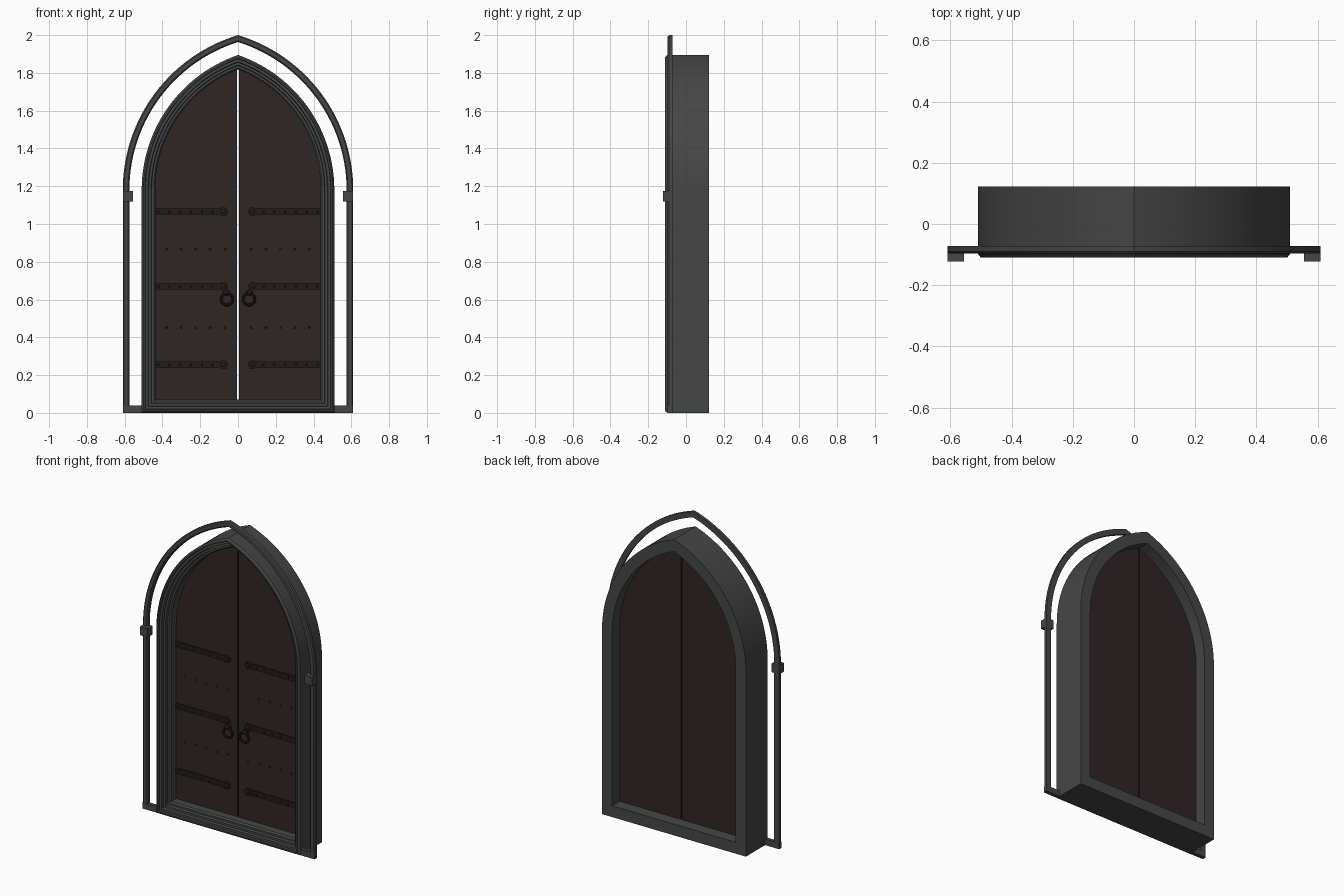
import bpy, bmesh, math
from mathutils import Matrix, Vector

if "Cube" in bpy.data.objects:
    bpy.data.objects.remove(bpy.data.objects["Cube"])

C, SPRING, N = 0.246, 1.18, 28      # arc centre offset, spring line, arc steps
DOOR_Y = 0.0                        # front face of the door leaves


def material(name, rgb):
    m = bpy.data.materials.new(name)
    m.diffuse_color = (*rgb, 1)
    m.use_nodes = True
    m.node_tree.nodes["Principled BSDF"].inputs["Base Color"].default_value = m.diffuse_color
    return m


STONE = material("dark_grey_stone", (0.060, 0.061, 0.061))
WOOD = material("dark_brown_wood", (0.030, 0.0185, 0.018))
IRON = material("black_iron", (0.016, 0.012, 0.012))


def finish(bm, name, mat, angle=30):
    bmesh.ops.recalc_face_normals(bm, faces=bm.faces)
    me = bpy.data.meshes.new(name)
    bm.to_mesh(me)
    bm.free()
    me.materials.append(mat)
    me.shade_smooth()
    me.set_sharp_from_angle(angle=math.radians(angle))
    ob = bpy.data.objects.new(name, me)
    bpy.context.collection.objects.link(ob)
    return ob


def half_arch(hw, zb, gap=0.0):
    """Right half of a pointed arch, from the foot up to the apex."""
    r = hw + C
    top = math.acos((C + gap) / r)
    pts = [(hw, zb)]
    for i in range(N + 1):
        a = top * i / N
        pts.append((r * math.cos(a) - C, SPRING + r * math.sin(a)))
    return pts


def full_arch(hw, zb):
    right = half_arch(hw, zb)
    return right + [(-x, z) for x, z in reversed(right[:-1])]


def sweep(name, hw, profile, mat, closed):
    """Sweep an (inset, y) profile around the arch; closed adds a sill."""
    bm = bmesh.new()
    loops = [[bm.verts.new((x, y, z)) for x, z in
              full_arch(hw - d, d if closed else 0)] for d, y in profile]
    n, k = len(loops[0]), len(loops)
    for j in range(k):
        a, b = loops[j], loops[(j + 1) % k]
        for i in range(n if closed else n - 1):
            m = (i + 1) % n
            bm.faces.new((a[i], a[m], b[m], b[i]))
    if not closed:
        bm.faces.new([l[0] for l in loops])
        bm.faces.new([l[-1] for l in loops])
    return finish(bm, name, mat)


def add_box(bm, x0, x1, y0, y1, z0, z1):
    mat = Matrix.Translation(((x0 + x1) / 2, (y0 + y1) / 2, (z0 + z1) / 2))
    size = Matrix.Diagonal((x1 - x0, y1 - y0, z1 - z0, 1))
    bmesh.ops.create_cube(bm, size=1, matrix=mat @ size)


def add_stud(bm, x, y, z, r, depth):
    bmesh.ops.create_uvsphere(
        bm, u_segments=10, v_segments=6, radius=1,
        matrix=Matrix.Translation((x, y, z)) @ Matrix.Diagonal((r, depth, r, 1)))


def add_disc(bm, x, y0, y1, z, r):
    bmesh.ops.create_cone(
        bm, cap_ends=True, segments=20, radius1=r, radius2=r, depth=y1 - y0,
        matrix=Matrix.Translation((x, (y0 + y1) / 2, z)) @ Matrix.Rotation(math.pi / 2, 4, 'X'))


def add_ring(bm, x, y, z, major, minor, nu=28, nv=8):
    rows = []
    for i in range(nu):
        a = 2 * math.pi * i / nu
        row = []
        for j in range(nv):
            b = 2 * math.pi * j / nv
            r = major + minor * math.cos(b)
            row.append(bm.verts.new((x + r * math.cos(a), y + minor * math.sin(b),
                                     z + r * math.sin(a))))
        rows.append(row)
    for i in range(nu):
        p, q = rows[i], rows[(i + 1) % nu]
        for j in range(nv):
            k = (j + 1) % nv
            bm.faces.new((p[j], q[j], q[k], p[k]))


# stone surround with stepped front moulding
sweep("door_frame", 0.51, [
    (0, 0.122), (0, -0.098), (0.010, -0.110), (0.018, -0.110), (0.020, -0.096),
    (0.034, -0.096), (0.037, -0.078), (0.050, -0.078), (0.053, -0.060),
    (0.064, -0.060), (0.072, -0.050), (0.072, 0.122)], STONE, True)

# outer hood moulding with bevelled front
sweep("hood_moulding", 0.61, [
    (0, -0.072), (0, -0.090), (0.007, -0.097), (0.028, -0.097),
    (0.035, -0.090), (0.035, -0.072)], STONE, False)

for s, side in ((1, "right"), (-1, "left")):
    # hood feet and spring blocks
    bm = bmesh.new()
    add_box(bm, *sorted((s * 0.50, s * 0.61)), -0.097, -0.072, 0, 0.038)
    finish(bm, "hood_foot_" + side, STONE)
    bm = bmesh.new()
    add_box(bm, *sorted((s * 0.555, s * 0.61)), -0.122, -0.072, 1.12, 1.175)
    finish(bm, "spring_block_" + side, STONE)

    # door leaf with a narrow gap at the middle
    bm = bmesh.new()
    outline = [(0.004, 0.065)] + half_arch(0.445, 0.065, 0.004)
    face = bm.faces.new([bm.verts.new((s * x, DOOR_Y, z)) for x, z in outline])
    ext = bmesh.ops.extrude_face_region(bm, geom=[face])
    bmesh.ops.translate(bm, vec=Vector((0, 0.045, 0)),
                        verts=[v for v in ext["geom"] if isinstance(v, bmesh.types.BMVert)])
    finish(bm, "door_leaf_" + side, WOOD)

    # strap hinges with studs and round ends
    bm = bmesh.new()
    for z in (1.065, 0.67, 0.255):
        add_box(bm, *sorted((s * 0.075, s * 0.44)), -0.008, 0.002, z - 0.017, z + 0.017)
        add_disc(bm, s * 0.077, -0.011, 0.002, z, 0.024)
        add_stud(bm, s * 0.077, -0.011, z, 0.013, 0.009)
        for i in range(6):
            add_stud(bm, s * (0.135 + 0.057 * i), -0.008, z, 0.006, 0.006)
    finish(bm, "strap_hinges_" + side, IRON)

    # rows of nails between the straps
    bm = bmesh.new()
    for z in (0.868, 0.452):
        for i in range(5):
            add_stud(bm, s * (0.07 + 0.077 * i), 0, z, 0.006, 0.006)
    finish(bm, "nails_" + side, IRON)

    # ring handle and its mount
    bm = bmesh.new()
    add_disc(bm, s * 0.062, -0.016, 0.002, 0.637, 0.018)
    add_stud(bm, s * 0.062, -0.018, 0.637, 0.013, 0.012)
    add_ring(bm, s * 0.058, -0.020, 0.602, 0.031, 0.007)
    finish(bm, "ring_handle_" + side, IRON)
